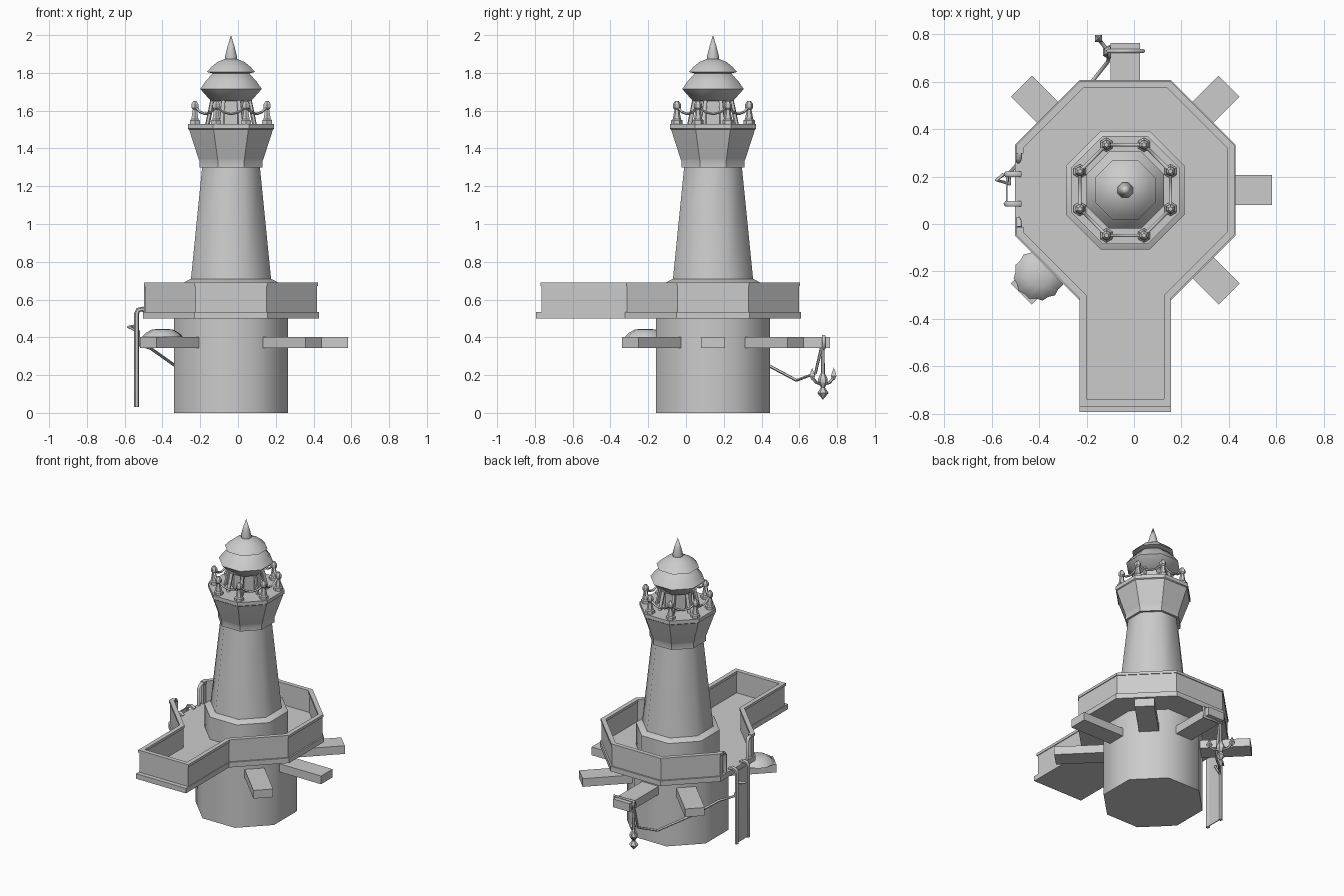
import bpy, bmesh, math
from math import cos, sin, pi, radians
from mathutils import Vector

if "Cube" in bpy.data.objects:
    bpy.data.objects.remove(bpy.data.objects["Cube"], do_unlink=True)

CX, CY = -0.037, 0.143          # tower axis
grey = bpy.data.materials.new("stone grey")
grey.use_nodes = True
grey.diffuse_color = (0.6, 0.6, 0.6, 1)
grey.node_tree.nodes["Principled BSDF"].inputs["Base Color"].default_value = (0.6, 0.6, 0.6, 1)


def add_mesh(name, mesh, smooth=None):
    mesh.materials.clear()
    mesh.materials.append(grey)
    ob = bpy.data.objects.new(name, mesh)
    bpy.context.collection.objects.link(ob)
    if smooth:
        bpy.ops.object.select_all(action='DESELECT')
        ob.select_set(True)
        bpy.context.view_layer.objects.active = ob
        bpy.ops.object.shade_smooth_by_angle(angle=radians(smooth))
    return ob


def finish(name, bm, smooth=None):
    bmesh.ops.remove_doubles(bm, verts=bm.verts, dist=1e-5)
    bmesh.ops.recalc_face_normals(bm, faces=bm.faces)
    mesh = bpy.data.meshes.new(name)
    bm.to_mesh(mesh)
    bm.free()
    return add_mesh(name, mesh, smooth)


def lathe(name, profile, x=CX, y=CY, sides=8, smooth=None, ripple=0):
    """Turned solid; profile is (distance to flat side, height)."""
    bm = bmesh.new()
    rings = []
    for r, z in profile:
        ring = []
        for i in range(sides):
            a = 2 * pi * (i + 0.5) / sides
            q = max(r, 1e-6) / cos(pi / sides) * (1 - ripple * (i % 2))
            ring.append(bm.verts.new((x + q * cos(a), y + q * sin(a), z)))
        rings.append(ring)
    for lo, hi in zip(rings, rings[1:]):
        for i in range(sides):
            j = (i + 1) % sides
            bm.faces.new((lo[i], lo[j], hi[j], hi[i]))
    bm.faces.new(rings[0])
    bm.faces.new(rings[-1])
    return finish(name, bm, smooth)


def tube(name, points, radius, closed=False):
    cu = bpy.data.curves.new(name, 'CURVE')
    cu.dimensions = '3D'
    cu.bevel_depth = radius
    cu.bevel_resolution = 1
    cu.use_fill_caps = True
    sp = cu.splines.new('POLY')
    sp.points.add(len(points) - 1)
    for p, co in zip(sp.points, points):
        p.co = (*co, 1)
    sp.use_cyclic_u = closed
    ob = bpy.data.objects.new(name, cu)
    bpy.context.collection.objects.link(ob)
    mesh = bpy.data.meshes.new_from_object(ob.evaluated_get(bpy.context.evaluated_depsgraph_get()))
    bpy.data.objects.remove(ob)
    mesh.name = name
    return add_mesh(name, mesh, 60)


def box(name, centre, size, angle=0):
    bm = bmesh.new()
    bmesh.ops.create_cube(bm, size=1)
    for v in bm.verts:
        v.co = Vector(a * b for a, b in zip(v.co, size))
    ob = finish(name, bm)
    ob.location = centre
    ob.rotation_euler.z = angle
    return ob


def sweep(name, path, section):
    """Mitred sweep of a (outward, height) section along an open flat path."""
    bm = bmesh.new()
    pts = [Vector(p) for p in path]
    rows = []
    for i, p in enumerate(pts):
        d1 = (p - pts[i - 1]).normalized() if i else (pts[1] - p).normalized()
        d2 = (pts[i + 1] - p).normalized() if i < len(pts) - 1 else d1
        n1, n2 = Vector((d1.y, -d1.x)), Vector((d2.y, -d2.x))
        m = (n1 + n2) / (1 + n1.dot(n2))
        rows.append([bm.verts.new((CX + p.x + m.x * o, CY + p.y + m.y * o, z)) for o, z in section])
    k = len(section)
    for lo, hi in zip(rows, rows[1:]):
        for i in range(k):
            bm.faces.new((lo[i], lo[(i + 1) % k], hi[(i + 1) % k], hi[i]))
    bm.faces.new(rows[0])
    bm.faces.new(rows[-1])
    return finish(name, bm)


# Foundation drum and tapering tower
lathe("foundation", [(0.302, 0), (0.302, 0.5)], smooth=50)
lathe("tower_skirt", [(0.25, 0.52), (0.25, 0.69), (0.213, 0.71)], smooth=50)
lathe("tower", [(0.213, 0.70), (0.152, 1.31)], smooth=50)
lathe("gallery_collar", [(0.16, 1.3), (0.168, 1.3), (0.168, 1.335), (0.172, 1.345),
                         (0.222, 1.5), (0.228, 1.505), (0.228, 1.53)], smooth=30)

# Keyhole-shaped deck: octagon with a long front balcony
A, B, L, GAP = 0.455, 0.188, 0.907, 0.155
corners = [(-A, -B), (-B, -A), (-B, -L), (B, -L), (B, -A),
           (A, -B), (A, B), (B, A), (-B, A), (-A, B)]


def slab(name, lip, front, z0, z1):
    bm = bmesh.new()
    s = 1 + lip / A
    pts = [(CX + x * s, CY + (y * s if y > -L else -L - front)) for x, y in corners]
    face = bm.faces.new([bm.verts.new((x, y, z0)) for x, y in pts])
    top = bmesh.ops.extrude_face_region(bm, geom=[face])["geom"]
    for v in top:
        if isinstance(v, bmesh.types.BMVert):
            v.co.z = z1
    finish(name, bm)


slab("deck_floor", 0.01, 0.03, 0.5, 0.535)
wall_path = [(-A, -GAP)] + corners + [(-A, GAP)]
sweep("deck_parapet", wall_path, [(0, 0.53), (0, 0.675), (-0.018, 0.675), (-0.018, 0.53)])
sweep("parapet_rim", wall_path, [(0.005, 0.672), (0.005, 0.69), (-0.025, 0.69), (-0.025, 0.672)])

# Rails curling down beside the ladder opening
for s, side in ((-1, "front"), (1, "back")):
    x = CX - A + 0.008
    tube(side + "_opening_rail", [(x, CY + s * GAP, 0.678), (x, CY + s * 0.135, 0.675),
         (x - 0.004, CY + s * 0.122, 0.655), (x - 0.004, CY + s * 0.122, 0.53)], 0.011)

# Support beams around the drum
for deg in (0, 45, 90, 135, 225, 315):
    a = radians(deg)
    r = 0.435
    box(f"beam_{deg}", (CX + r * cos(a), CY + r * sin(a), 0.373), (0.37, 0.126, 0.057), a)

# Ladder
for y, side in ((0.085, "front"), (0.21, "back")):
    tube(side + "_ladder_rail", [(-0.537, y, 0.03), (-0.537, y, 0.525), (-0.528, y, 0.545),
                                 (-0.505, y, 0.55), (-0.48, y, 0.535)], 0.013)
box("ladder_panel", (-0.537, 0.1475, 0.285), (0.006, 0.125, 0.5))

# Scalloped canopy resting on a beam
lathe("scalloped_canopy", [(0.108, 0.402), (0.09, 0.422), (0.055, 0.442), (0, 0.445)],
      x=-0.40, y=-0.215, sides=24, smooth=40, ripple=0.08)

# Anchor hanging from the rear beam
AX, AY = -0.105, 0.725
lathe("anchor_shank", [(0, 0.07), (0.026, 0.105), (0.009, 0.135), (0.022, 0.16), (0.022, 0.18),
                       (0.009, 0.21), (0.007, 0.36)], x=AX, y=AY, sides=6)
for s, side in ((-1, "inner"), (1, "outer")):
    def at(d, z):
        return (AX - s * d * 0.8, AY + s * d, z)
    tube(side + "_anchor_arm", [at(0, 0.15), at(0.035, 0.16), at(0.055, 0.185), at(0.058, 0.22)], 0.008)
    fx, fy, _ = at(0.057, 0)
    lathe(side + "_anchor_fluke", [(0.004, 0.175), (0.015, 0.195), (0, 0.24)], x=fx, y=fy, sides=4)
tube("anchor_ring", [(AX, AY + 0.022 * cos(t * pi / 4), 0.375 + 0.022 * sin(t * pi / 4))
                     for t in range(8)], 0.005, True)
tube("beam_lashing", [(-0.11, 0.73, 0.34), (0.035, 0.73, 0.34), (0.04, 0.73, 0.408),
                      (-0.11, 0.73, 0.408)], 0.009, True)
tube("anchor_rope", [(-0.55, 0.21, 0.46), (-0.58, 0.185, 0.455), (-0.525, 0.17, 0.43),
                     (-0.525, 0.215, 0.36), (-0.46, 0.29, 0.34), (-0.34, 0.43, 0.255),
                     (-0.19, 0.585, 0.172), (-0.11, 0.685, 0.21), (-0.105, 0.72, 0.36)], 0.008)

# Gallery posts joined by sagging ropes, and leaning lantern struts
ring = [2 * pi * (i + 0.5) / 8 for i in range(8)]
R = 0.207
for i, a in enumerate(ring):
    x, y = CX + R * cos(a), CY + R * sin(a)
    lathe(f"gallery_post_{i}", [(0.026, 1.53), (0.026, 1.548), (0.019, 1.555), (0.011, 1.605),
                                (0.018, 1.615), (0.018, 1.635), (0.008, 1.652)], x=x, y=y, sides=6)
    b = a + pi / 4
    p, q = Vector((x, y, 1.622)), Vector((CX + R * cos(b), CY + R * sin(b), 1.622))
    tube(f"gallery_rope_{i}", [p.lerp(q, t / 4) - Vector((0, 0, 0.04 * (1 - (t / 2 - 1) ** 2)))
                               for t in range(5)], 0.007)
    tube(f"lantern_strut_{i}", [(CX + r * cos(a), CY + r * sin(a), z)
                                for r, z in ((0.135, 1.525), (0.105, 1.66))], 0.012)
lathe("lantern_core", [(0.085, 1.525), (0.085, 1.66)])

# Lantern roof, dome and spike
lathe("lantern_roof", [(0.105, 1.65), (0.163, 1.715), (0.135, 1.755), (0.09, 1.805)], smooth=50)
lathe("dome", [(0.09, 1.795), (0.127, 1.805), (0.105, 1.83), (0.073, 1.857), (0.03, 1.875), (0, 1.878)],
      smooth=50)
lathe("spire", [(0.03, 1.87), (0.032, 1.885), (0.02, 1.935), (0, 2.0)], smooth=50)
